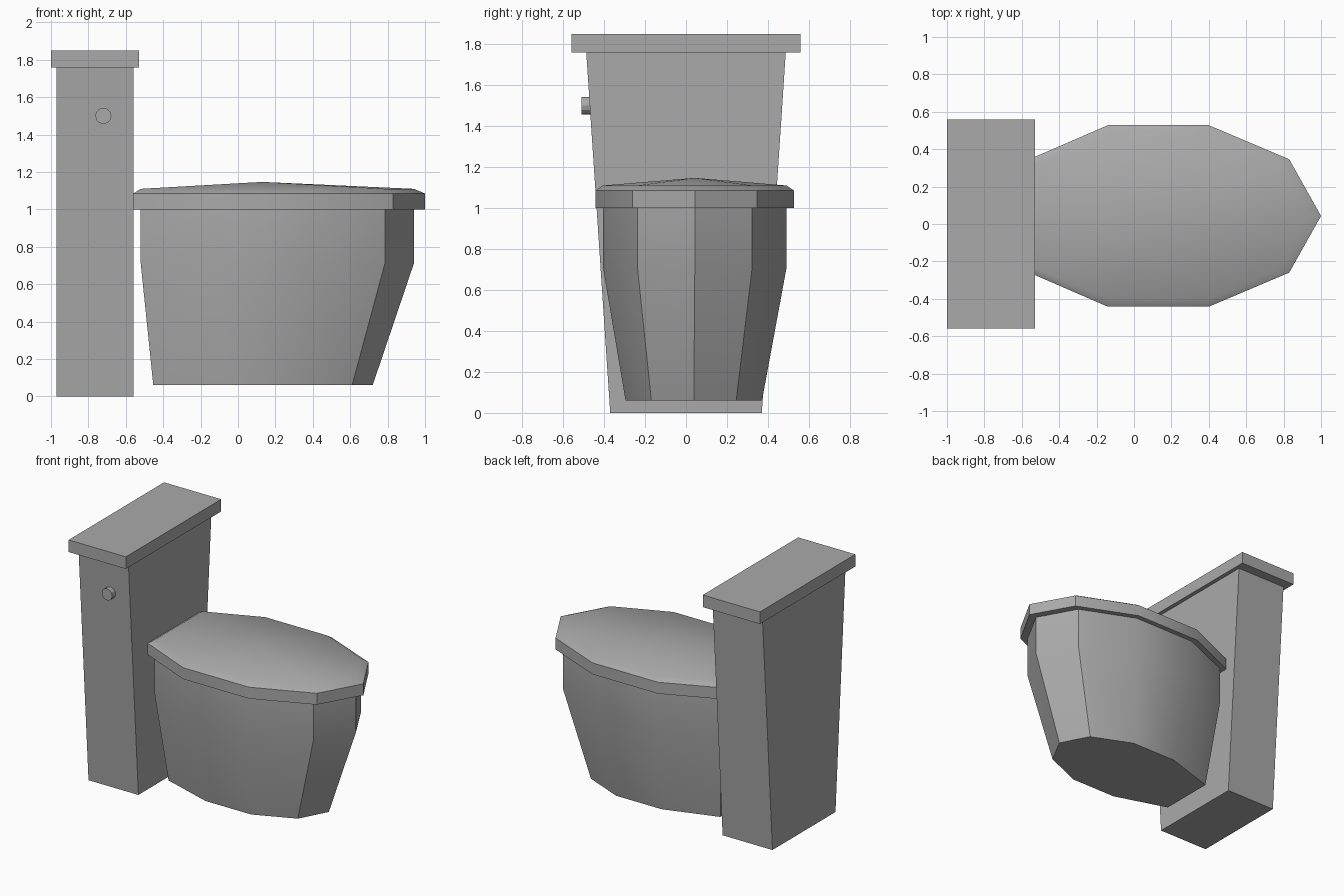
import bpy, bmesh, math
from mathutils import Matrix

cube = bpy.data.objects.get("Cube")
if cube:
    bpy.data.objects.remove(cube, do_unlink=True)

grey = bpy.data.materials.new("ceramic_grey")
grey.use_nodes = True
COLOUR = (0.4, 0.4, 0.4, 1)
grey.diffuse_color = COLOUR
grey.node_tree.nodes["Principled BSDF"].inputs["Base Color"].default_value = COLOUR


def finish(name, bm, smooth=False):
    bmesh.ops.recalc_face_normals(bm, faces=bm.faces)
    mesh = bpy.data.meshes.new(name)
    bm.to_mesh(mesh)
    bm.free()
    mesh.materials.append(grey)
    obj = bpy.data.objects.new(name, mesh)
    bpy.context.collection.objects.link(obj)
    if smooth:
        bpy.ops.object.select_all(action='DESELECT')
        obj.select_set(True)
        bpy.context.view_layer.objects.active = obj
        bpy.ops.object.shade_smooth_by_angle(angle=math.radians(30))
    return obj


def box(name, x0, x1, z0, z1, half_low, half_high):
    """Box along y whose half width may change from bottom to top."""
    bm = bmesh.new()
    bmesh.ops.create_cube(bm, size=1)
    for v in bm.verts:
        half = half_high if v.co.z > 0 else half_low
        v.co = (x1 if v.co.x > 0 else x0,
                math.copysign(half, v.co.y),
                z1 if v.co.z > 0 else z0)
    return finish(name, bm)


def outline(back, rear, front, shoulder, tip, wide, narrow, yc=0.043):
    """Nine-sided egg outline: flat at the back, pointed at the tip."""
    side = [(back, narrow), (rear, wide), (front, wide), (shoulder, narrow)]
    left = [(x, yc + y) for x, y in side]
    right = [(x, yc - y) for x, y in reversed(side)]
    return left + [(tip, yc)] + right


def loft(name, rings, apex=None):
    """Skin stacked outlines; close the top flat or with a shallow point."""
    bm = bmesh.new()
    loops = [[bm.verts.new((x, y, z)) for x, y in ring] for ring, z in rings]
    n = len(loops[0])
    for a, b in zip(loops, loops[1:]):
        for i in range(n):
            j = (i + 1) % n
            bm.faces.new((a[i], a[j], b[j], b[i]))
    bm.faces.new(loops[0])
    if apex:
        top = bm.verts.new(apex)
        for i in range(n):
            bm.faces.new((loops[-1][i], loops[-1][(i + 1) % n], top))
    else:
        bm.faces.new(loops[-1])
    return finish(name, bm, smooth=True)


# Tank and its overhanging cover
box("tank", -0.97, -0.56, 0, 1.76, 0.37, 0.487)
box("tank_cover", -1.0, -0.53, 1.76, 1.85, 0.56, 0.56)

# Bowl: straight upper wall, tapering to the foot
wall = outline(-0.52, -0.12, 0.385, 0.785, 0.94, 0.448, 0.28)
foot = outline(-0.453, -0.06, 0.315, 0.61, 0.72, 0.333, 0.207, 0.038)
loft("bowl", [(foot, 0.06), (wall, 0.71), (wall, 1.0)])

# Seat lid: upright rim, small bevel and shallow dome
rim = outline(-0.56, -0.14, 0.40, 0.83, 1.0, 0.485, 0.303)
loft("seat_lid", [(rim, 1.0), (rim, 1.085), (wall, 1.11)], apex=(0.13, 0.043, 1.147))

# Flush button on the front of the tank
bm = bmesh.new()
bmesh.ops.create_cone(bm, cap_ends=True, segments=12, radius1=0.043, radius2=0.043,
                      depth=0.06,
                      matrix=Matrix.Translation((-0.72, -0.48, 1.5)) @ Matrix.Rotation(math.pi / 2, 4, 'X'))
finish("flush_button", bm)
